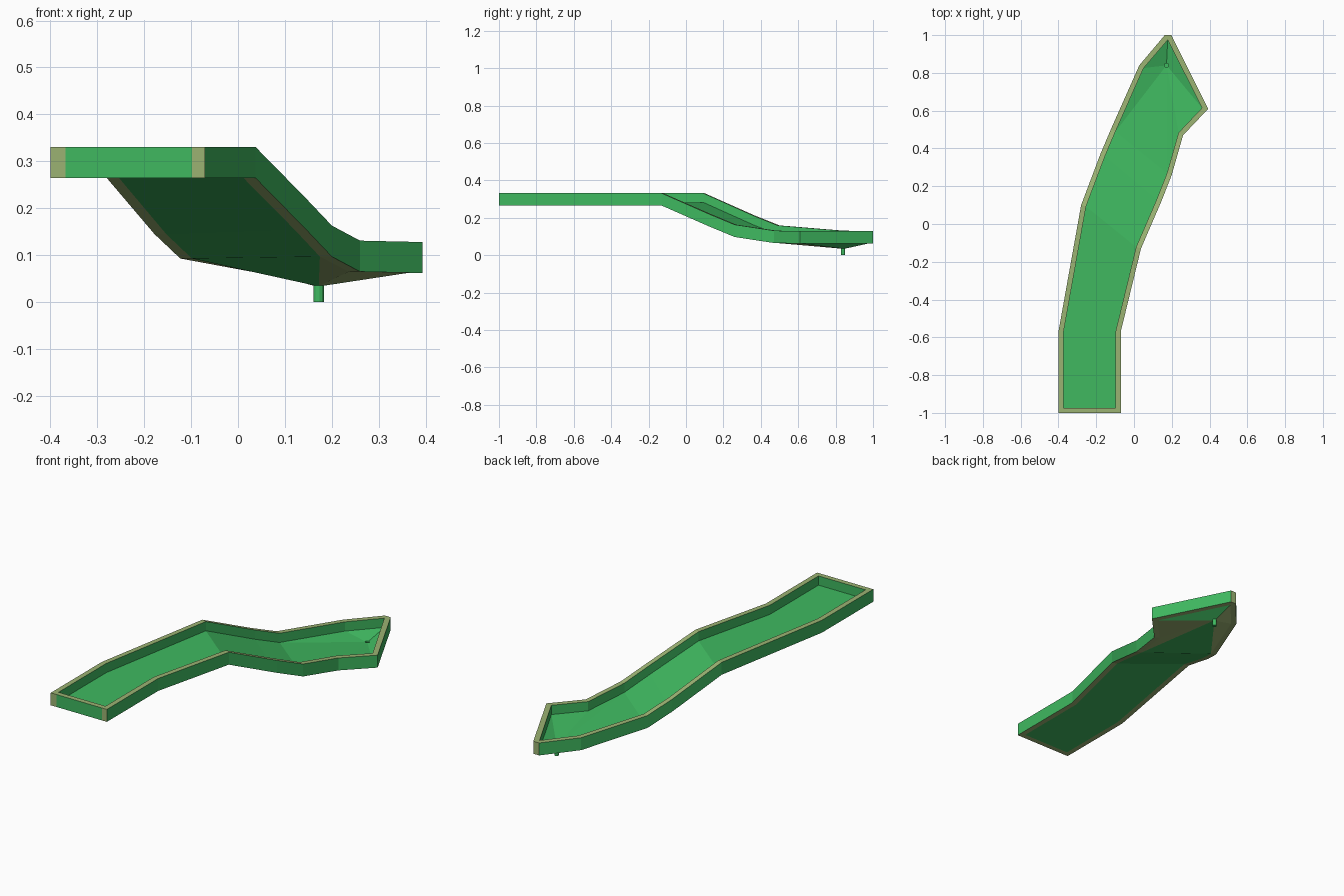
import bpy, math
from mathutils import Vector

if "Cube" in bpy.data.objects:
    bpy.data.objects.remove(bpy.data.objects["Cube"])

RAIL_W, RAIL_H, FLOOR_T = 0.027, 0.066, 0.017
HOLE, HOLE_R, HOLE_Z = Vector((0.172, 0.84)), 0.011, 0.035

# plan stations of the lane edges: x, y, underside height
right = [(-0.07, -1, .265), (-0.07, -.57, .265), (.037, -.13, .265), (.145, .12, .155),
         (.20, .26, .097), (.26, .47, .065), (.393, .61, .062)]
left = [(-.40, -1, .265), (-.40, -.57, .265), (-.28, .10, .265), (-.178, .37, .145),
        (-.123, .50, .093), (.028, .84, .065)]
tip = (.184, 1.022, .062)


def material(name, rgb):
    m = bpy.data.materials.new(name)
    m.diffuse_color = (*rgb, 1)
    m.use_nodes = True
    m.node_tree.nodes["Principled BSDF"].inputs["Base Color"].default_value = m.diffuse_color
    return m


GREEN = material("lane_green", (.05, .485, .117))
TRIM = material("trim_olive", (.33, .45, .17))


def make(name, faces):
    """Build an object from (points, material index) faces, merging shared points."""
    index, polys, mats = {}, [], []
    for pts, mat in faces:
        ids = []
        for p in pts:
            i = index.setdefault(tuple(round(c, 5) for c in p), len(index))
            if i not in ids:
                ids.append(i)
        if len(ids) > 2:
            polys.append(ids)
            mats.append(mat)
    me = bpy.data.meshes.new(name)
    me.from_pydata(list(index), [], polys)
    me.materials.append(GREEN)
    me.materials.append(TRIM)
    for p, m in zip(me.polygons, mats):
        p.material_index = m
    ob = bpy.data.objects.new(name, me)
    bpy.context.collection.objects.link(ob)
    return ob


def inset(points, d):
    """Mitred inward offset of a counter-clockwise outline."""
    out = []
    for i, p in enumerate(points):
        v = Vector(p[:2])
        a = (v - Vector(points[i - 1][:2])).normalized()
        b = (Vector(points[(i + 1) % len(points)][:2]) - v).normalized()
        na, nb = Vector((-a.y, a.x)), Vector((-b.y, b.x))
        q = v + (na + nb) * (d / (1 + na.dot(nb)))
        out.append((q.x, q.y, p[2]))
    return out


def up(p, h):
    return (p[0], p[1], p[2] + h)


outline = right + [tip] + left[::-1]
inner = inset(outline, RAIL_W)
nr = len(right)
in_right, in_tip, in_left = inner[:nr], inner[nr], inner[nr + 1:][::-1]

# rail ring: outer point, inner point, and whether the next side is a trimmed end cap
ring = [(o, i, 0) for o, i in zip(right, in_right)]
ring += [((.197, 1, .062), in_tip, 1), ((.163, 1, .062), in_tip, 0)]
ring += [(o, i, 0) for o, i in zip(left[:0:-1], in_left[:0:-1])]
ring += [(left[0], in_left[0], 1), ((-.367, -1, .265), in_left[0], 0),
         ((-.098, -1, .265), in_right[0], 1)]

faces = []
for k, (o, i, cap) in enumerate(ring):
    o2, i2, _ = ring[(k + 1) % len(ring)]
    faces.append(([o, o2, up(o2, RAIL_H), up(o, RAIL_H)], cap))
    faces.append(([up(o, RAIL_H), up(o2, RAIL_H), up(i2, RAIL_H), up(i, RAIL_H)], 1))
    faces.append(([up(i, FLOOR_T), up(i, RAIL_H), up(i2, RAIL_H), up(i2, FLOOR_T)], 0))
    faces.append(([o, i, i2, o2], 1))
make("side_rails", faces)

# playing surface: strips down the lane, then a funnel to the hole
faces = []
for k in range(4):
    quad = [in_left[k], in_right[k], in_right[k + 1], in_left[k + 1]]
    faces.append(([up(p, FLOOR_T) for p in quad], 0))
    faces.append((quad[::-1], 0))

fan = [in_left[4], in_right[4], in_right[5], in_right[6], in_tip, in_left[5]]
under_trim = [0, 1, 1, 0, 1, 1]


def bearing(p):
    return math.atan2(p[1] - HOLE.y, p[0] - HOLE.x)


def rim(a, z):
    return (HOLE.x + HOLE_R * math.cos(a), HOLE.y + HOLE_R * math.sin(a), z)


cup = []
top_z = HOLE_Z + FLOOR_T
for k, a in enumerate(fan):
    b = fan[(k + 1) % len(fan)]
    a0 = bearing(a)
    span = (bearing(b) - a0) % math.tau
    n = max(1, round(span / 0.5))
    arc = [a0 + span * j / n for j in range(n + 1)]
    faces.append(([up(a, FLOOR_T), up(b, FLOOR_T)] + [rim(t, top_z) for t in arc[::-1]], 0))
    faces.append(([b, a] + [rim(t, HOLE_Z) for t in arc], under_trim[k]))
    # cup wall and base
    for s, t in zip(arc, arc[1:]):
        cup.append(([rim(s, 0), rim(t, 0), rim(t, top_z), rim(s, top_z)], 0))
        cup.append(([rim(t, 0), rim(s, 0), (HOLE.x, HOLE.y, 0)], 0))
make("lane_floor", faces)
make("hole_cup", cup)
